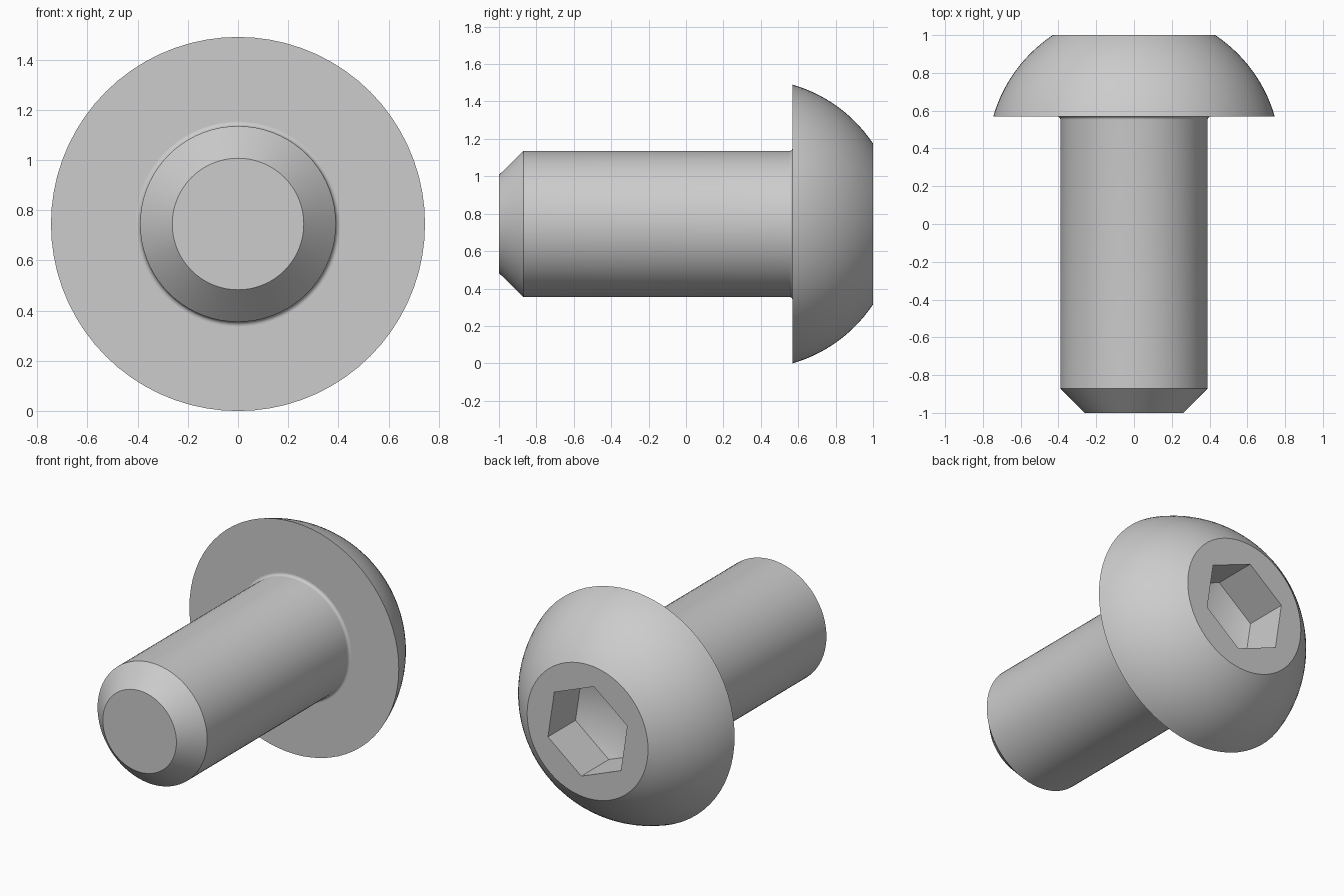
import bpy, bmesh, math

cube = bpy.data.objects.get("Cube")
if cube:
    bpy.data.objects.remove(cube, do_unlink=True)

SEGMENTS = 72
AXIS_Z = 0.745          # height of the bolt's axis
SHANK_R, HEAD_R, FACE_R = 0.39, 0.745, 0.43
HEAD_Y = 0.57           # underside of the head
FILLET = 0.018

steel = bpy.data.materials.new("steel_grey")
steel.use_nodes = True
colour = (0.604, 0.604, 0.604, 1)
steel.diffuse_color = colour
steel.node_tree.nodes["Principled BSDF"].inputs["Base Color"].default_value = colour


def ring(bm, radius, y, count=SEGMENTS, turn=0.0):
    """Closed ring of vertices around the bolt's axis."""
    angles = [turn + math.tau * i / count for i in range(count)]
    return [bm.verts.new((radius * math.cos(a), y, AXIS_Z + radius * math.sin(a)))
            for a in angles]


def bridge(bm, a, b):
    """Quads between two rings of equal size."""
    for i in range(len(a)):
        j = (i + 1) % len(a)
        bm.faces.new((a[i], a[j], b[j], b[i]))


def lathe(bm, profile):
    """Rings for each (radius, y) of the profile, joined in order."""
    rings = [ring(bm, r, y) for r, y in profile]
    for a, b in zip(rings, rings[1:]):
        bridge(bm, a, b)
    return rings


def loop_edges(bm, loop):
    result = []
    for i, v in enumerate(loop):
        w = loop[(i + 1) % len(loop)]
        result.append(bm.edges.get((v, w)) or bm.edges.new((v, w)))
    return result


def finish(bm, name):
    bmesh.ops.recalc_face_normals(bm, faces=bm.faces)
    mesh = bpy.data.meshes.new(name)
    bm.to_mesh(mesh)
    bm.free()
    mesh.materials.append(steel)
    obj = bpy.data.objects.new(name, mesh)
    bpy.context.collection.objects.link(obj)
    bpy.ops.object.select_all(action="DESELECT")
    obj.select_set(True)
    bpy.context.view_layer.objects.active = obj
    bpy.ops.object.shade_smooth_by_angle(angle=math.radians(32))


# Shank: chamfered tip, straight body, small fillet under the head
bm = bmesh.new()
profile = [(0.262, -1.0), (SHANK_R, -0.87)]
for i in range(7):
    a = math.pi / 2 * i / 6
    profile.append((SHANK_R + FILLET * (1 - math.cos(a)),
                    HEAD_Y - FILLET * (1 - math.sin(a))))
rings = lathe(bm, profile)
bm.faces.new(rings[0])
bm.faces.new(rings[-1])
finish(bm, "shank")

# Head: spherical dome cut off by a flat face
bm = bmesh.new()
centre_y = (FACE_R**2 + 1 - HEAD_R**2 - HEAD_Y**2) / (2 * (1 - HEAD_Y))
dome_r = math.hypot(HEAD_R, HEAD_Y - centre_y)
start = math.atan2(HEAD_Y - centre_y, HEAD_R)
end = math.atan2(1 - centre_y, FACE_R)
profile = []
for i in range(15):
    a = start + (end - start) * i / 14
    profile.append((dome_r * math.cos(a), centre_y + dome_r * math.sin(a)))
rings = lathe(bm, profile)
bm.faces.new(rings[0])

# Hexagonal socket with a shallow conical bottom
turn = math.radians(38.5)
mouth = ring(bm, 0.303, 1.0, 6, turn)
floor = ring(bm, 0.303, 0.72, 6, turn)
bridge(bm, mouth, floor)
apex = bm.verts.new((0, 0.59, AXIS_Z))
for i in range(6):
    bm.faces.new((floor[i], floor[(i + 1) % 6], apex))

# Flat face between the dome and the socket
bmesh.ops.triangle_fill(bm, use_beauty=True, use_dissolve=False,
                        edges=loop_edges(bm, rings[-1]) + loop_edges(bm, mouth))
finish(bm, "button_head")
